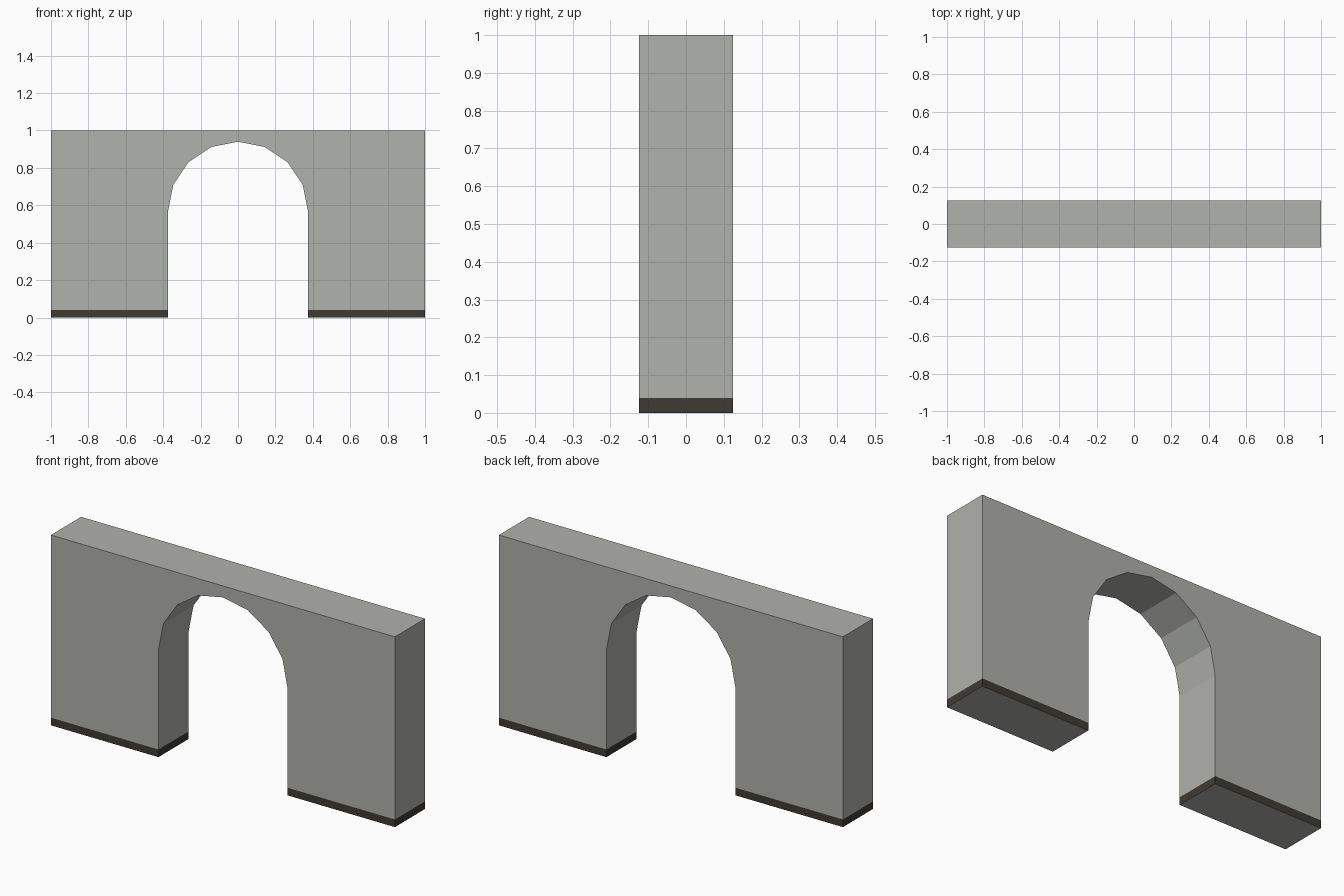
import bpy, bmesh, math

if "Cube" in bpy.data.objects:
    bpy.data.objects.remove(bpy.data.objects["Cube"])

HALF_W, HALF_D, HEIGHT = 1.0, 0.125, 1.0
RADIUS, SPRING, BAND = 0.375, 0.565, 0.04


def material(name, rgb):
    mat = bpy.data.materials.new(name)
    mat.diffuse_color = (*rgb, 1.0)
    mat.use_nodes = True
    mat.node_tree.nodes["Principled BSDF"].inputs["Base Color"].default_value = mat.diffuse_color
    return mat


# Front outline: outer rectangle with an eight-sided half-round archway
arch = [(RADIUS * math.cos(math.pi * i / 8), SPRING + RADIUS * math.sin(math.pi * i / 8))
        for i in range(9)]
outline = ([(-HALF_W, 0), (-RADIUS, 0)] + arch[::-1] +
           [(RADIUS, 0), (HALF_W, 0), (HALF_W, HEIGHT), (-HALF_W, HEIGHT)])

# Wall solid
bm = bmesh.new()
face = bm.faces.new([bm.verts.new((x, -HALF_D, z)) for x, z in outline])
ext = bmesh.ops.extrude_face_region(bm, geom=[face], use_keep_orig=True)
moved = [v for v in ext["geom"] if isinstance(v, bmesh.types.BMVert)]
bmesh.ops.translate(bm, verts=moved, vec=(0, 2 * HALF_D, 0))

# Cuts: skirting line, spring line of the arch, and the centre of the crown
for co, no in (((0, 0, BAND), (0, 0, 1)), ((0, 0, SPRING), (0, 0, 1)), ((0, 0, 0), (1, 0, 0))):
    bmesh.ops.bisect_plane(bm, geom=bm.verts[:] + bm.edges[:] + bm.faces[:],
                           dist=1e-5, plane_co=co, plane_no=no)
bmesh.ops.recalc_face_normals(bm, faces=bm.faces[:])

# Dark skirting band on the upright faces near the ground; underside stays stone
for f in bm.faces:
    f.material_index = int(f.calc_center_median().z < BAND and abs(f.normal.z) < 0.5)

mesh = bpy.data.meshes.new("arched_wall")
bm.to_mesh(mesh)
bm.free()
mesh.materials.append(material("grey plaster", (0.434, 0.445, 0.413)))
mesh.materials.append(material("dark skirting", (0.051, 0.042, 0.032)))
wall = bpy.data.objects.new("arched_wall", mesh)
bpy.context.collection.objects.link(wall)
